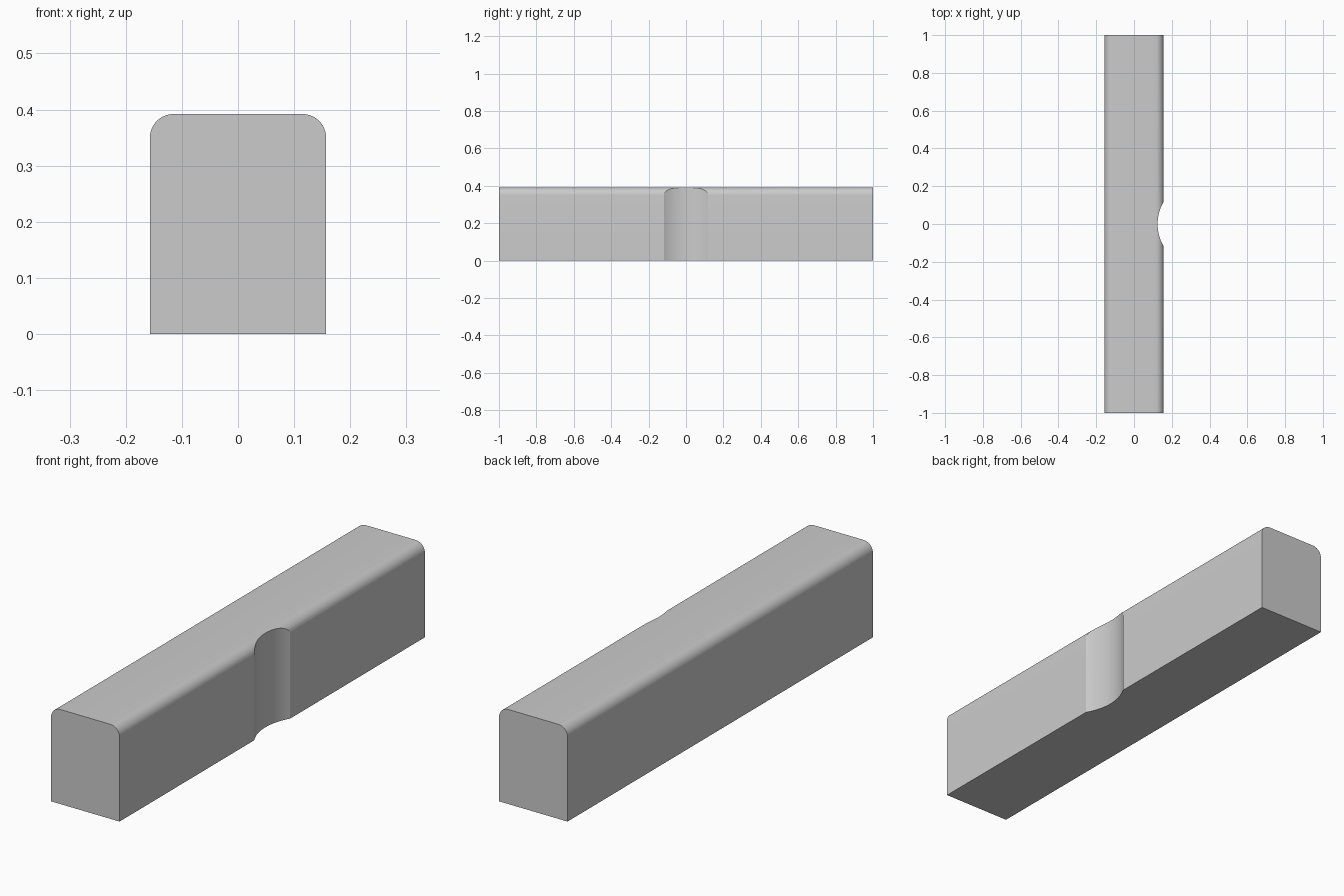
import bpy, bmesh, math

if "Cube" in bpy.data.objects:
    bpy.data.objects.remove(bpy.data.objects["Cube"])

HALF_W, HEIGHT, FILLET = 0.157, 0.392, 0.042
NOTCH_R, NOTCH_DEPTH_X = 0.2335, 0.125

# Bar: box with its two long top edges rounded
bm = bmesh.new()
bmesh.ops.create_cube(bm, size=1)
for v in bm.verts:
    v.co = (v.co.x * 2 * HALF_W, v.co.y * 2, (v.co.z + 0.5) * HEIGHT)
top_edges = [e for e in bm.edges
             if all(v.co.z > HEIGHT / 2 for v in e.verts)
             and abs(e.verts[0].co.x - e.verts[1].co.x) < 1e-6]
bmesh.ops.bevel(bm, geom=top_edges, offset=FILLET, segments=10,
                profile=0.5, affect='EDGES')
mesh = bpy.data.meshes.new("bar")
bm.to_mesh(mesh)
bm.free()
bar = bpy.data.objects.new("bar", mesh)
bpy.context.collection.objects.link(bar)

# Upright cylinder that cuts the shallow notch in the right side
bpy.ops.mesh.primitive_cylinder_add(
    vertices=128, radius=NOTCH_R, depth=1,
    location=(NOTCH_DEPTH_X + NOTCH_R, 0, HEIGHT / 2))
cutter = bpy.context.object
cutter.name = "notch_cutter"
cutter.hide_render = True

cut = bar.modifiers.new("notch", 'BOOLEAN')
cut.operation = 'DIFFERENCE'
cut.solver = 'EXACT'
cut.object = cutter

# Apply the cut, then smooth the rounded surfaces
bpy.ops.object.select_all(action='DESELECT')
bar.select_set(True)
bpy.context.view_layer.objects.active = bar
bpy.ops.object.modifier_apply(modifier=cut.name)
bpy.data.objects.remove(cutter)
bpy.ops.object.shade_smooth_by_angle(angle=math.radians(20))
